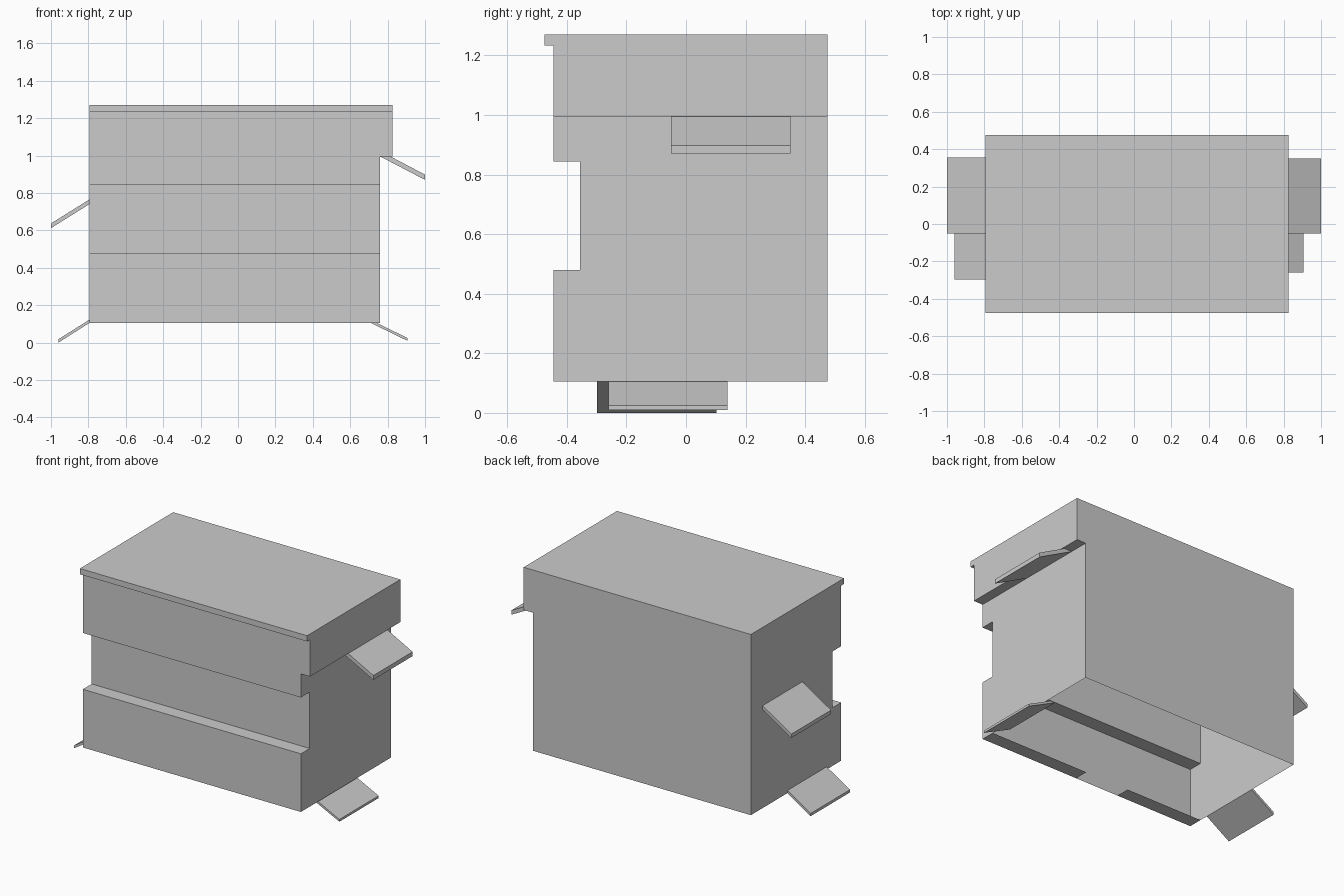
import bpy
import bmesh

cube = bpy.data.objects.get("Cube")
if cube:
    bpy.data.objects.remove(cube, do_unlink=True)

GREY = (0.6, 0.6, 0.6, 1.0)
grey = bpy.data.materials.new("plain grey")
grey.use_nodes = True
grey.diffuse_color = GREY
grey.node_tree.nodes["Principled BSDF"].inputs["Base Color"].default_value = GREY


def finish(name, bm):
    bmesh.ops.remove_doubles(bm, verts=bm.verts, dist=1e-5)
    mesh = bpy.data.meshes.new(name)
    bm.to_mesh(mesh)
    bm.free()
    mesh.materials.append(grey)
    obj = bpy.data.objects.new(name, mesh)
    bpy.context.collection.objects.link(obj)


def prism(name, profile, axis, start, end, open_z=None):
    """Extrude a closed profile along x or y; leave out flat faces at open_z."""
    def point(t, p):
        return (t, *p) if axis == "x" else (p[0], t, p[1])

    bm = bmesh.new()
    base = bm.faces.new([bm.verts.new(point(start, p)) for p in profile])
    moved = bmesh.ops.extrude_face_region(bm, geom=[base], use_keep_orig=True)
    offset = (end - start, 0, 0) if axis == "x" else (0, end - start, 0)
    bmesh.ops.translate(bm, vec=offset, verts=[
        v for v in moved["geom"] if isinstance(v, bmesh.types.BMVert)])
    bmesh.ops.recalc_face_normals(bm, faces=bm.faces)
    if open_z:
        gone = [f for f in bm.faces
                if any(all(abs(v.co.z - z) < 1e-4 for v in f.verts) for z in open_z)]
        bmesh.ops.delete(bm, geom=gone, context="FACES")
    finish(name, bm)


def plate(name, x0, x1, y0, y1, z):
    """Single flat face that looks down."""
    bm = bmesh.new()
    bm.faces.new([bm.verts.new(p) for p in
                  ((x0, y0, z), (x0, y1, z), (x1, y1, z), (x1, y0, z))])
    finish(name, bm)


LEFT, RIGHT, OVER = -0.795, 0.76, 0.825
FRONT, BACK, GROOVE = -0.445, 0.475, -0.355
BASE, STEP, TOP = 0.105, 0.995, 1.27

# Hollow body, open below, with a groove along the front
prism("body", [(BACK, BASE), (BACK, STEP), (FRONT, STEP), (FRONT, 0.843),
               (GROOVE, 0.843), (GROOVE, 0.48), (FRONT, 0.48), (FRONT, BASE)],
      "x", LEFT, RIGHT, open_z=(BASE, STEP))

# Wider upper section with a lip along its front edge
prism("upper_section", [(BACK, STEP), (BACK, TOP), (-0.475, TOP),
                        (-0.475, 1.233), (FRONT, 1.233), (FRONT, STEP)],
      "x", LEFT, OVER, open_z=(STEP,))
plate("overhang_underside", RIGHT, OVER, FRONT, BACK, STEP)

# Strips under the front wall
plate("bottom_strip_a", 0.06, RIGHT, FRONT, GROOVE, BASE)
plate("bottom_strip_b", LEFT, -0.25, FRONT, GROOVE, BASE)

# Sloping flaps on both ends
flaps = {
    "upper_flap_a": ([(RIGHT, STEP), (0.815, STEP), (1, 0.898), (1, 0.87)], -0.05, 0.35),
    "lower_flap_a": ([(0.71, BASE), (0.742, BASE), (0.905, 0.025), (0.905, 0.01)], -0.26, 0.14),
    "upper_flap_b": ([(LEFT, 0.74), (LEFT, 0.765), (-1, 0.637), (-1, 0.612)], -0.05, 0.355),
    "lower_flap_b": ([(LEFT, BASE), (LEFT, 0.122), (-0.96, 0.018), (-0.96, 0)], -0.298, 0.102),
}
for name, (profile, y0, y1) in flaps.items():
    prism(name, profile, "y", y0, y1)
